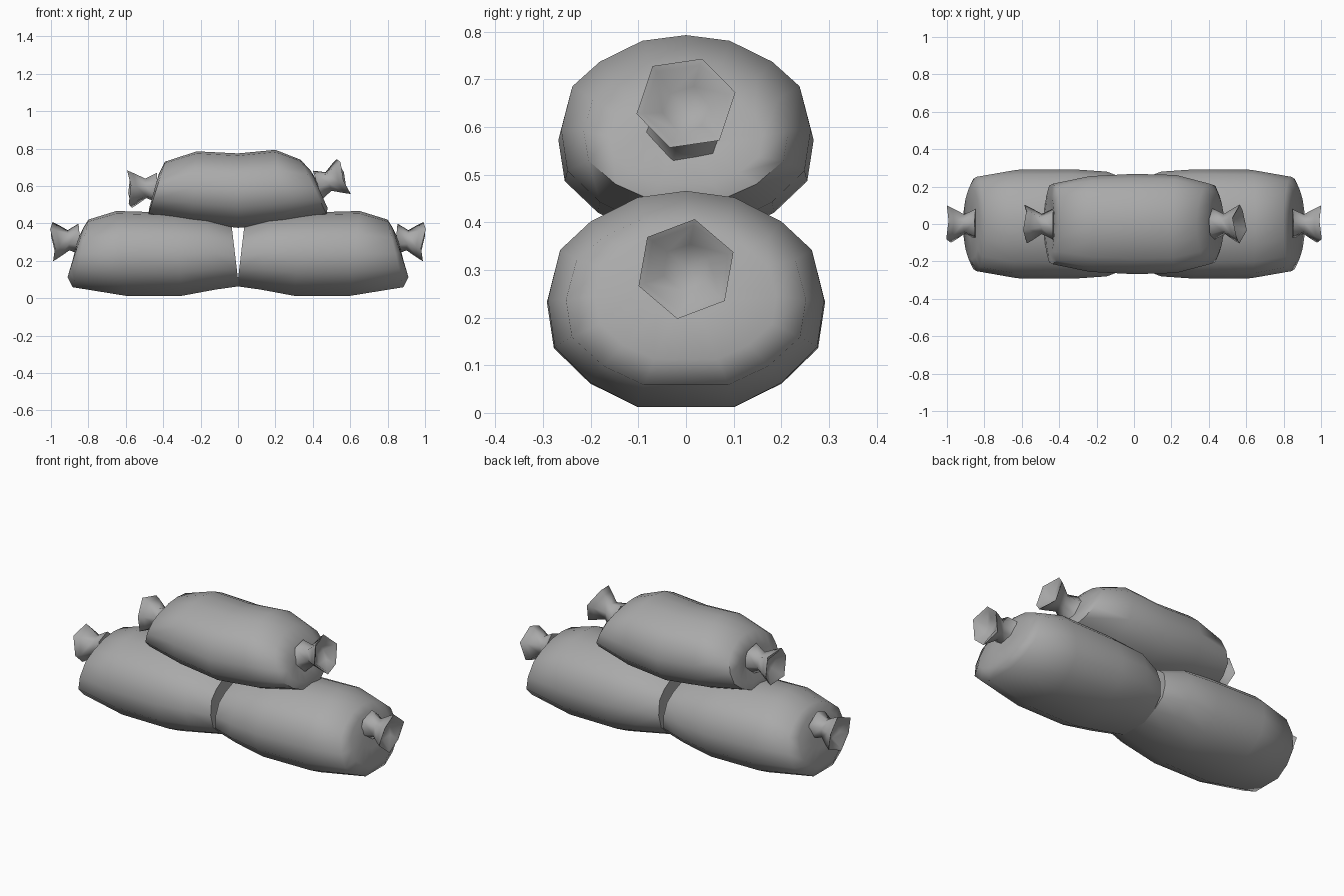
import bpy, bmesh, math
from mathutils import Vector

cube = bpy.data.objects.get("Cube")
if cube:
    bpy.data.objects.remove(cube, do_unlink=True)

cloth = bpy.data.materials.new("grey cloth")
cloth.use_nodes = True
GREY = (0.4, 0.4, 0.4, 1)
cloth.diffuse_color = GREY
cloth.node_tree.nodes["Principled BSDF"].inputs["Base Color"].default_value = GREY

# Half outline of a stuffed bag, top to bottom, in units of half width and half height
HALF = [(0, 1), (.35, .94), (.69, .72), (.91, .46), (1, 0), (.95, -.43), (.69, -.76), (.35, -.98)]
OUTLINE = HALF + [(-y, z) for y, z in reversed(HALF[1:])]


def bag_ring(x_top, z_top, x_low, z_low, width):
    """Slanted cross-section running from a top point to a bottom point."""
    return [Vector((x_low + (x_top - x_low) * (v + 1) / 2, u * width,
                    z_low + (z_top - z_low) * (v + 1) / 2)) for u, v in OUTLINE]


def tie_ring(centre, axis, radius, turn, ripple=0.0):
    """Six-sided ring around the axis of a gathered end."""
    side = Vector((0, 1, 0))
    up = axis.cross(side).normalized()
    ring = []
    for i in range(6):
        a = math.tau * i / 6 + turn
        push = axis * ripple * (-1) ** i
        ring.append(centre + side * radius * math.cos(a) + up * radius * math.sin(a) + push)
    return ring


def loft(name, rings, tip_start, tip_end):
    bm = bmesh.new()
    loops = [[bm.verts.new(p) for p in ring] for ring in rings]
    for a, b in zip(loops, loops[1:]):
        for i in range(len(a)):
            j = (i + 1) % len(a)
            bm.faces.new((a[i], a[j], b[j], b[i]))
    for loop, tip in ((loops[0], tip_start), (loops[-1], tip_end)):
        centre = bm.verts.new(tip)
        for i in range(len(loop)):
            bm.faces.new((loop[i], loop[(i + 1) % len(loop)], centre))
    bmesh.ops.recalc_face_normals(bm, faces=bm.faces)
    mesh = bpy.data.meshes.new(name)
    bm.to_mesh(mesh)
    bm.free()
    mesh.materials.append(cloth)
    obj = bpy.data.objects.new(name, mesh)
    bpy.context.collection.objects.link(obj)
    bpy.ops.object.select_all(action='DESELECT')
    obj.select_set(True)
    bpy.context.view_layer.objects.active = obj
    bpy.ops.object.shade_smooth_by_angle(angle=math.radians(62))
    return obj


def tie(name, start, end, turn):
    """Gathered end: pinched neck, flared mouth, hollow crumpled inside."""
    start, end = Vector(start), Vector(end)
    axis = (end - start).normalized()
    rings = [tie_ring(start.lerp(end, t), axis, r, turn, k) for t, r, k in
             ((0, .085, 0), (.42, .055, 0), (.8, .09, .006), (1, .106, .008), (.96, .092, .008),
              (.72, .05, -.008))]
    return loft(name, rings, start, start.lerp(end, .65))


def mirrored(obj, name):
    mesh = obj.data.copy()
    mesh.name = name
    for v in mesh.vertices:
        v.co.x = -v.co.x
    mesh.flip_normals()
    twin = bpy.data.objects.new(name, mesh)
    bpy.context.collection.objects.link(twin)


# Lower bags and their ties
lower = loft("lower_bag_left", [
    bag_ring(.04, .32, .02, .13, .15),
    bag_ring(.035, .395, -.005, .06, .23),
    bag_ring(.17, .44, .12, .042, .28),
    bag_ring(.34, .457, .30, .008, .292),
    bag_ring(.65, .466, .60, .008, .29),
    bag_ring(.80, .42, .885, .055, .252),
    bag_ring(.825, .38, .912, .11, .19),
    bag_ring(.85, .33, .885, .2, .09),
], (.03, 0, .22), (.868, 0, .27))
mirrored(lower, "lower_bag_right")
lower_tie = tie("lower_tie_left", (.845, 0, .315), (.99, 0, .302), .35)
mirrored(lower_tie, "lower_tie_right")

# Upper bag resting across the lower two
loft("upper_bag", [
    bag_ring(-.43, .62, -.445, .54, .09),
    bag_ring(-.425, .66, -.475, .48, .16),
    bag_ring(-.39, .73, -.48, .445, .215),
    bag_ring(-.22, .785, -.25, .40, .256),
    bag_ring(0, .774, 0, .372, .268),
    bag_ring(.2, .793, .25, .395, .262),
    bag_ring(.335, .74, .475, .445, .215),
    bag_ring(.39, .68, .48, .48, .16),
    bag_ring(.42, .63, .445, .54, .09),
], (-.435, 0, .58), (.43, 0, .58))
tie("upper_tie_left", (.425, 0, .605), (.565, 0, .65), .2)
tie("upper_tie_right", (-.43, 0, .59), (-.58, 0, .583), .2)
